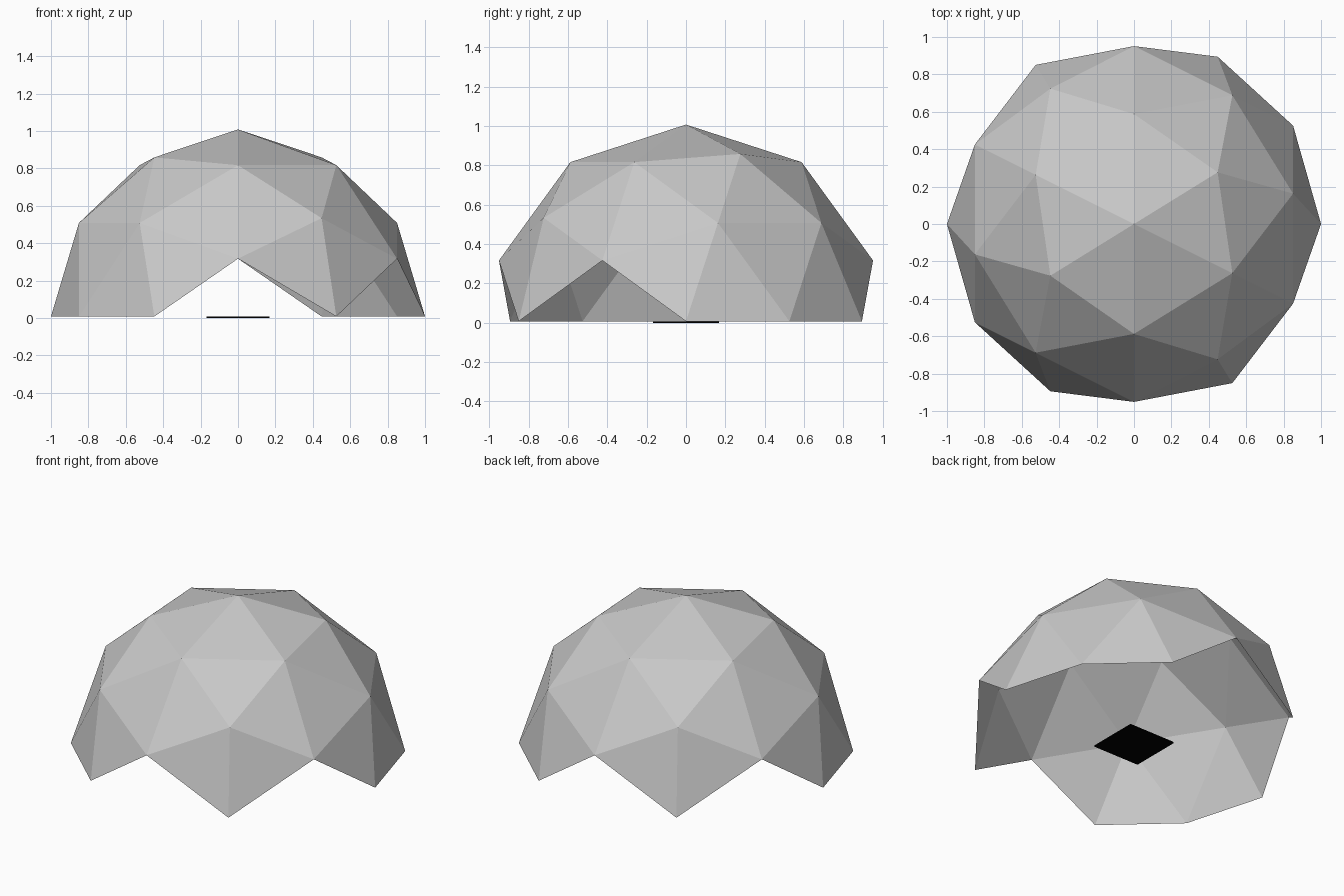
import bpy, bmesh, math
from mathutils import Matrix

if "Cube" in bpy.data.objects:
    bpy.data.objects.remove(bpy.data.objects["Cube"])

LIFT = 0.008  # the dome rests just above the ground, level with the plate


def material(name, rgb):
    m = bpy.data.materials.new(name)
    m.diffuse_color = (*rgb, 1.0)
    m.use_nodes = True
    m.node_tree.nodes["Principled BSDF"].inputs["Base Color"].default_value = m.diffuse_color
    return m


def add_object(name, bm, mat):
    mesh = bpy.data.meshes.new(name)
    bm.to_mesh(mesh)
    bm.free()
    mesh.materials.append(mat)
    obj = bpy.data.objects.new(name, mesh)
    bpy.context.collection.objects.link(obj)
    return obj


grey = material("light grey", (0.58, 0.58, 0.58))
black = material("black", (0.0, 0.0, 0.0))

# Dome shell: icosahedron with an edge on top, split once and pushed to the sphere
bm = bmesh.new()
phi = (1 + math.sqrt(5)) / 2
for a in (-1, 1):
    for b in (-phi, phi):
        for co in ((0, a, b), (a, b, 0), (b, 0, a)):
            bm.verts.new(co)
bmesh.ops.convex_hull(bm, input=bm.verts[:])
bmesh.ops.subdivide_edges(bm, edges=bm.edges[:], cuts=1, use_grid_fill=True)
for v in bm.verts:
    v.co.normalize()

# Turn the top edge and drop every triangle reaching below the ground,
# which leaves the four triangular openings
turn = math.atan(1 / phi) - math.pi / 2
bmesh.ops.rotate(bm, verts=bm.verts[:], matrix=Matrix.Rotation(turn, 3, 'Z'))
bmesh.ops.delete(bm, geom=[v for v in bm.verts if v.co.z < -0.01], context='VERTS')
bmesh.ops.recalc_face_normals(bm, faces=bm.faces[:])
for f in bm.faces:
    if f.normal.dot(f.calc_center_median()) < 0:
        f.normal_flip()
bmesh.ops.translate(bm, verts=bm.verts[:], vec=(0, 0, LIFT))
add_object("dome_shell", bm, grey)

# Square floor plate in the middle
bm = bmesh.new()
bmesh.ops.create_cube(bm, size=1)
bmesh.ops.scale(bm, verts=bm.verts[:], vec=(0.337, 0.337, LIFT))
bmesh.ops.translate(bm, verts=bm.verts[:], vec=(0, 0, LIFT / 2))
add_object("floor_plate", bm, black)
